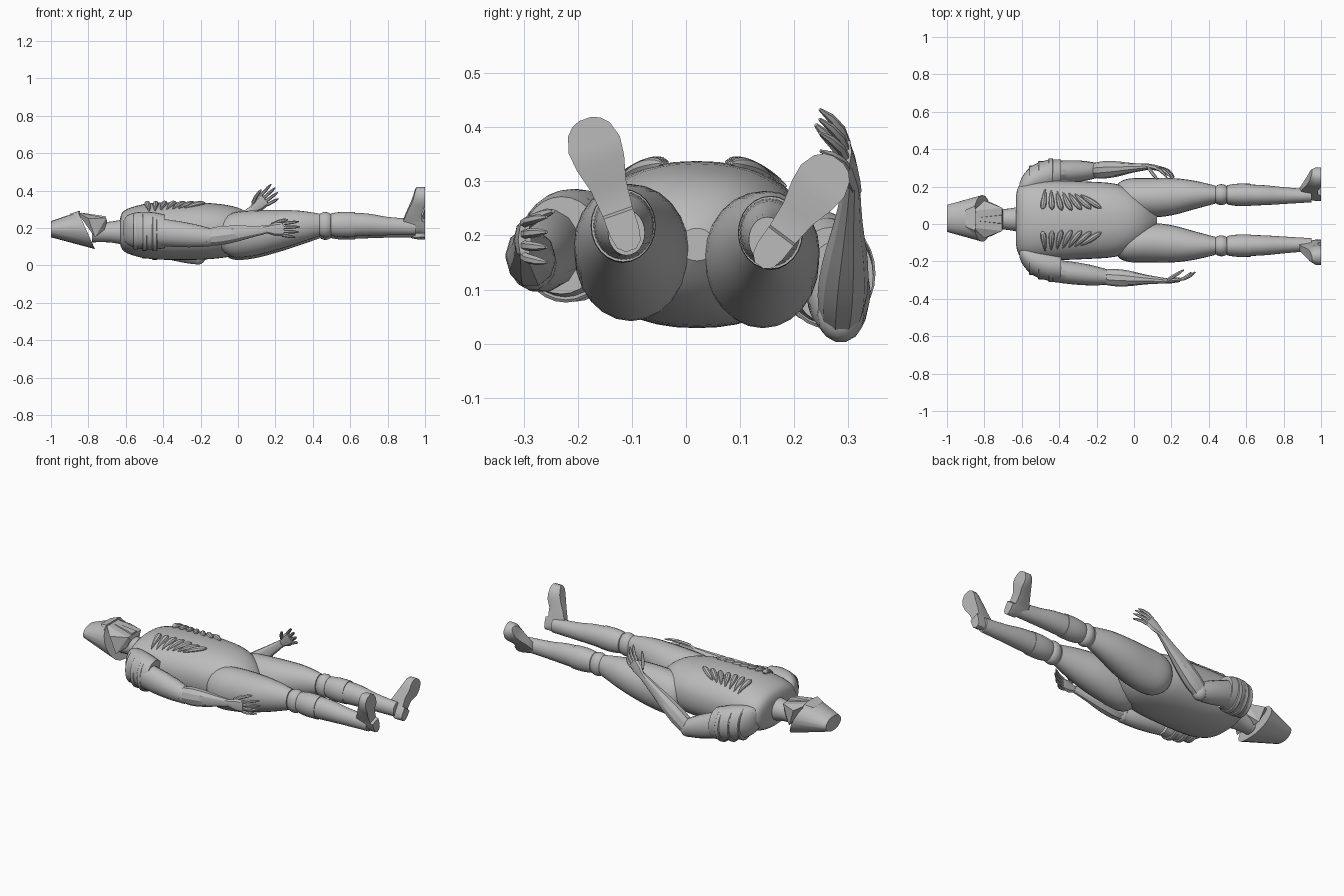
import bpy, bmesh, math
from mathutils import Vector as V

if "Cube" in bpy.data.objects:
    bpy.data.objects.remove(bpy.data.objects["Cube"])

grey = bpy.data.materials.new("plain_grey")
grey.diffuse_color = (0.5, 0.5, 0.5, 1)
grey.use_nodes = True
grey.node_tree.nodes["Principled BSDF"].inputs["Base Color"].default_value = grey.diffuse_color
X = (1, 0, 0)
CY = 0.02      # body centre line


def finish(name, bm, angle=30):
    bmesh.ops.recalc_face_normals(bm, faces=bm.faces[:])
    me = bpy.data.meshes.new(name)
    bm.to_mesh(me)
    bm.free()
    me.materials.append(grey)
    ob = bpy.data.objects.new(name, me)
    bpy.context.collection.objects.link(ob)
    bpy.ops.object.select_all(action='DESELECT')
    ob.select_set(True)
    bpy.context.view_layer.objects.active = ob
    bpy.ops.object.shade_smooth_by_angle(angle=math.radians(angle))
    return ob


def skin(name, rings, angle=30):
    """Join rings of points into a closed solid."""
    bm = bmesh.new()
    rings = [[bm.verts.new(p) for p in r] for r in rings]
    n = len(rings[0])
    for a, b in zip(rings, rings[1:]):
        for k in range(n):
            bm.faces.new((a[k], a[(k+1) % n], b[(k+1) % n], b[k]))
    bm.faces.new(rings[0][::-1])
    bm.faces.new(rings[-1])
    return finish(name, bm, angle)


def spline(st, sub):
    """Catmull-Rom refinement of a list of stations."""
    out = []
    for i in range(len(st) - 1):
        a, b = st[max(i - 1, 0)], st[i]
        c, d = st[i + 1], st[min(i + 2, len(st) - 1)]
        for k in range(sub):
            t = k / sub
            out.append([0.5 * (2*q + (r - p)*t + (2*p - 5*q + 4*r - s)*t*t
                               + (3*q - p - 3*r + s)*t**3)
                        for p, q, r, s in zip(a, b, c, d)])
    return out + [list(st[-1])]


def limb(name, st, n=24, sub=3, axis=None, ref=(0, 0, 1), angle=30, power=1.0):
    """Loft of ellipses; each station is x, y, z, side radius, up radius."""
    st = spline(st, sub)
    rings = []
    for i, s in enumerate(st):
        lo, hi = st[max(i - 1, 0)], st[min(i + 1, len(st) - 1)]
        t = V(axis) if axis else (V(hi[:3]) - V(lo[:3])).normalized()
        side = V(ref).cross(t).normalized()
        up = t.cross(side)
        ring = []
        for k in range(n):
            w = 2 * math.pi * k / n
            c, d = (math.copysign(abs(v) ** power, v) for v in (math.cos(w), math.sin(w)))
            ring.append(V(s[:3]) + side * c * max(s[3], .001) + up * d * max(s[4], .001))
        rings.append(ring)
    return skin(name, rings, angle)


def hull(name, pts, cy, angle=20):
    """Convex solid from half points mirrored across y = cy."""
    bm = bmesh.new()
    for x, y, z in pts:
        for s in (-1, 1):
            bm.verts.new((x, cy + s * y, z))
    bmesh.ops.convex_hull(bm, input=bm.verts[:])
    return finish(name, bm, angle)


# torso and neck
torso = [(-.632, .12, .06), (-.618, .18, .1), (-.57, .207, .127), (-.46, .214, .15),
         (-.25, .207, .154), (-.1, .195, .145), (0, .155, .125), (.07, .1, .085),
         (.122, .03, .03)]
limb("torso", [(x, CY, .183, a, b) for x, a, b in torso], n=40, axis=X, power=.9)
limb("neck", [(x, .025, .178, r, r) for x, r in ((-.78, .055), (-.69, .055), (-.61, .068))], axis=X)

# helmet: cone from a small flat crown to a slanted rim
cone = []
for k in range(11):
    w = math.pi * (k / 10 - .5)
    cone += [(-1, .072 * math.cos(w), .193 + .043 * math.sin(w)),
             (-.81 - .045 * math.sin(w), .125 * math.cos(w) ** .8, .187 + .1 * math.sin(w))]
hull("helmet", cone, .03, 30)

# face mask, brow plate and cheek ridges
hull("face_mask", [(-.86, .045, .284), (-.8, .1, .25), (-.705, .062, .253), (-.7, .045, .235),
                   (-.715, .055, .19), (-.765, .09, .15)], .025)
hull("brow_plate", [(-.9, .045, .275), (-.85, .065, .289), (-.845, .02, .292), (-.85, .09, .262)], .03)
hull("nose_ridge", [(-.84, .008, .282), (-.705, .022, .262), (-.71, .025, .245)], .025)

# chest fans of seven curved petals per side
for s in (-1, 1):
    for k in range(7):
        u = k / 6
        x0, x1 = -.475 + .19 * u, -.49 + .315 * u
        y0, y1 = .165 - .03 * u, .052 + .02 * abs(u - .4)
        st = []
        for i in range(11):
            t = i / 10
            d = y0 + (y1 - y0) * t - .015 * math.sin(math.pi * t) * (1 - u)
            r = .003 + .013 * math.sin(math.pi * t ** 1.3) ** .6 if 0 < i < 10 else .003
            top = .187 + .153 * math.sqrt(1 - (d / .222) ** 2)
            st.append((x0 + (x1 - x0) * t, CY + s * d, top, r, r))
        limb("chest_petal", st, n=8, sub=1)

# legs: thigh, knee, shin guard and shin share one axis line
THIGH = [(-.1, .14, .155, .03, .05), (-.075, .135, .157, .07, .09), (-.02, .124, .158, .1, .12),
         (.08, .12, .166, .106, .122), (.2, .126, .182, .1, .108), (.32, .135, .2, .077, .088),
         (.435, .137, .212, .048, .06)]
SHIN = [(.6, .135, .213, .057, .064), (.7, .134, .212, .053, .059),
        (.8, .132, .205, .045, .049), (.95, .13, .2, .034, .042)]
GUARD = [(.495, .045), (.505, .053), (.56, .06), (.625, .059)]

for s, dz, toe in ((-1, .005, V((0, -.33, .944))), (1, -.008, V((0, .6, .8)))):
    def leg(name, rows):
        limb(name, [(x, CY + s * y, z + dz, a, b) for x, y, z, a, b in rows], axis=X)
    leg("thigh", THIGH)
    leg("knee", [(.467 + .042 * math.sin(w), .137, .212, .02 + .036 * math.cos(w),
                  .03 + .038 * math.cos(w)) for w in (-1.4, -.7, 0, .7, 1.4)])
    leg("shin_guard", [(x, .136, .213, r, r + .008) for x, r in GUARD])
    leg("shin", SHIN)

    # boot outline runs from heel to toe: distance, half width, instep x
    heel = V((0, CY + s * .13, .182 + dz - s * .01))
    across = toe.cross(V(X))
    rings = []
    for t, w, top in ((-.026, .01, .945), (-.014, .023, .93), (.01, .028, .9), (.045, .029, .885),
                      (.05, .029, .885), (.1, .034, .905), (.145, .046, .925), (.18, .05, .938),
                      (.21, .041, .945), (.224, .028, .95), (.231, .012, .953)):
        sole = .985 if .048 < t < .12 else 1
        section = [(-1, sole), (1, sole), (1, sole - .03), (.6, top), (-.6, top), (-1, sole - .03)]
        rings.append([heel + toe * t * (.975 - s * .025) + across * w * q + V((x, 0, 0))
                      for q, x in section])
    skin("boot", rings)


# hands: palm, four curled fingers and a thumb
def hand(wrist, f, s, c):
    wrist, f, s, c = V(wrist), V(f).normalized(), V(s).normalized(), V(c).normalized()

    def part(name, rows, n):
        limb(name, [(*(wrist + f*p + s*q + c*r), a, b) for p, q, r, a, b in rows],
             n=n, sub=1, ref=c, angle=25)
    part("palm", [(-.03, 0, 0, .018, .014), (0, 0, 0, .022, .014),
                  (.04, 0, .003, .036, .015), (.085, 0, .007, .036, .012)], 8)
    digit = ((0, .009), (.4, .009), (.75, .008), (1, .003))
    for k in range(4):
        q, ln = -.03 + .02 * k, .09 - .006 * abs(k - 2) ** 2
        part("finger", [(.075 + ln * t, q * (1 + .4 * t), .006 + .042 * t * t, r, r)
                        for t, r in digit], 6)
    part("thumb", [(.02 + .08 * t, .025 + .028 * t ** .6, .006 + .054 * t, r + .001, r + .001)
                   for t, r in digit], 6)


# arms: shoulder cap with bands, upper arm, elbow, forearm
CAP = [(-.612, .17, .03, .05), (-.59, .185, .06, .078), (-.54, .212, .082, .096),
       (-.46, .237, .086, .1), (-.39, .25, .076, .09)]
UPPER = [(0, .06, .075), (.4, .06, .071), (.75, .054, .062), (1, .044, .051)]
FORE = [(-.05, .036, .04), (.15, .046, .052), (.4, .042, .048), (.7, .026, .034), (1, .015, .021)]


def arm(s, z0, slope, top, elbow, wrist):
    cap = [(x, CY + s * d, z0 - slope * (x + .6), a, b) for x, d, a, b in CAP]
    limb("shoulder_cap", cap, n=28, axis=X)
    # bands sit low so that they show on the outer and under side
    for i in (11, 15, 19):
        x, y, z, a, b = spline(cap, 6)[i]
        limb("shoulder_band", [(x + d, y + s * .002, z - .006, a + g, b + g) for d, g in
                               ((-.012, -.002), (-.008, .003), (.012, .003), (.016, -.002))],
             n=28, sub=1, axis=X)
    top, elbow, wrist = V(top), V(elbow), V(wrist)
    for name, p, q, rows, n in (("upper_arm", top, elbow, UPPER, 14),
                                ("forearm", elbow, wrist, FORE, 10)):
        limb(name, [(*p.lerp(q, t), a, b) for t, a, b in rows], n=n)
    limb("elbow", [(elbow.x + .045 * math.sin(w), elbow.y, elbow.z, .044 * math.cos(w),
                    .051 * math.cos(w)) for w in (-1.4, -.7, 0, .7, 1.4)], n=14, axis=X)


arm(-1, .19, .04, (-.43, -.25, .178), (-.16, -.283, .15), (.16, -.303, .192))
hand((.16, -.305, .192), X, (0, 0, 1), (.1, 1, 0))
arm(1, .165, .19, (-.43, .277, .125), (-.215, .286, .053), (.08, .306, .3))
hand((.08, .308, .3), (.76, -.08, .62), (-.62, 0, .76), (0, -1, 0))
